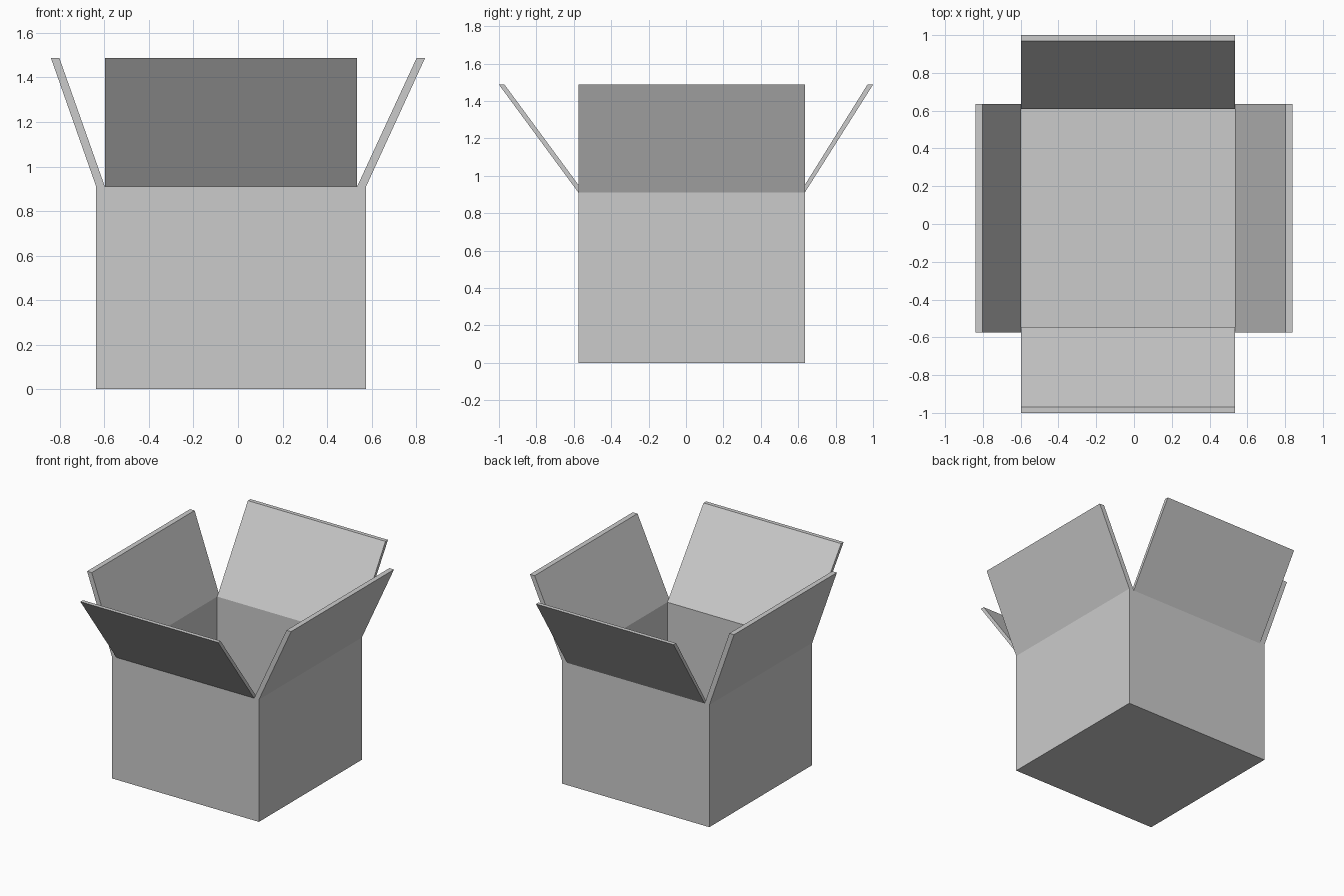
import bpy, bmesh

if "Cube" in bpy.data.objects:
    bpy.data.objects.remove(bpy.data.objects["Cube"])

# Outer and inner limits of the carton
X0, X1, Y0, Y1 = -0.637, 0.575, -0.575, 0.635
IX0, IX1, IY0, IY1 = -0.598, 0.535, -0.545, 0.61
RIM, TOP, FLOOR = 0.91, 1.487, 0.03


def finish(name, bm):
    bmesh.ops.recalc_face_normals(bm, faces=bm.faces)
    mesh = bpy.data.meshes.new(name)
    bm.to_mesh(mesh)
    bm.free()
    obj = bpy.data.objects.new(name, mesh)
    bpy.context.collection.objects.link(obj)
    return obj


def ring(bm, x0, x1, y0, y1, z):
    return [bm.verts.new(p) for p in ((x0, y0, z), (x1, y0, z), (x1, y1, z), (x0, y1, z))]


def bridge(bm, a, b):
    for i in range(4):
        j = (i + 1) % 4
        bm.faces.new((a[i], a[j], b[j], b[i]))


def flap(name, axis, outer, inner, tip_outer, tip_inner, start, end):
    # Slanted board: a four-point profile swept along the hinge
    profile = ((outer, RIM), (inner, RIM), (tip_inner, TOP), (tip_outer, TOP))
    bm = bmesh.new()
    ends = []
    for s in (start, end):
        ends.append([bm.verts.new((d, s, z) if axis == 'X' else (s, d, z)) for d, z in profile])
        bm.faces.new(ends[-1])
    bridge(bm, *ends)
    return finish(name, bm)


# Open box with wall thickness
bm = bmesh.new()
rings = [ring(bm, X0, X1, Y0, Y1, 0), ring(bm, X0, X1, Y0, Y1, RIM),
         ring(bm, IX0, IX1, IY0, IY1, RIM), ring(bm, IX0, IX1, IY0, IY1, FLOOR)]
for a, b in zip(rings, rings[1:]):
    bridge(bm, a, b)
bm.faces.new(rings[0])
bm.faces.new(rings[-1])
finish("box_body", bm)

# Side flaps run the full depth, front and back flaps fit between them
flap("left_flap", 'X', X0, IX0, -0.84, -0.802, Y0, Y1)
flap("right_flap", 'X', X1, IX1, 0.84, 0.802, Y0, Y1)
flap("front_flap", 'Y', Y0, IY0, -1.0, -0.97, IX0, IX1)
flap("back_flap", 'Y', Y1, IY1, 1.0, 0.97, IX0, IX1)
